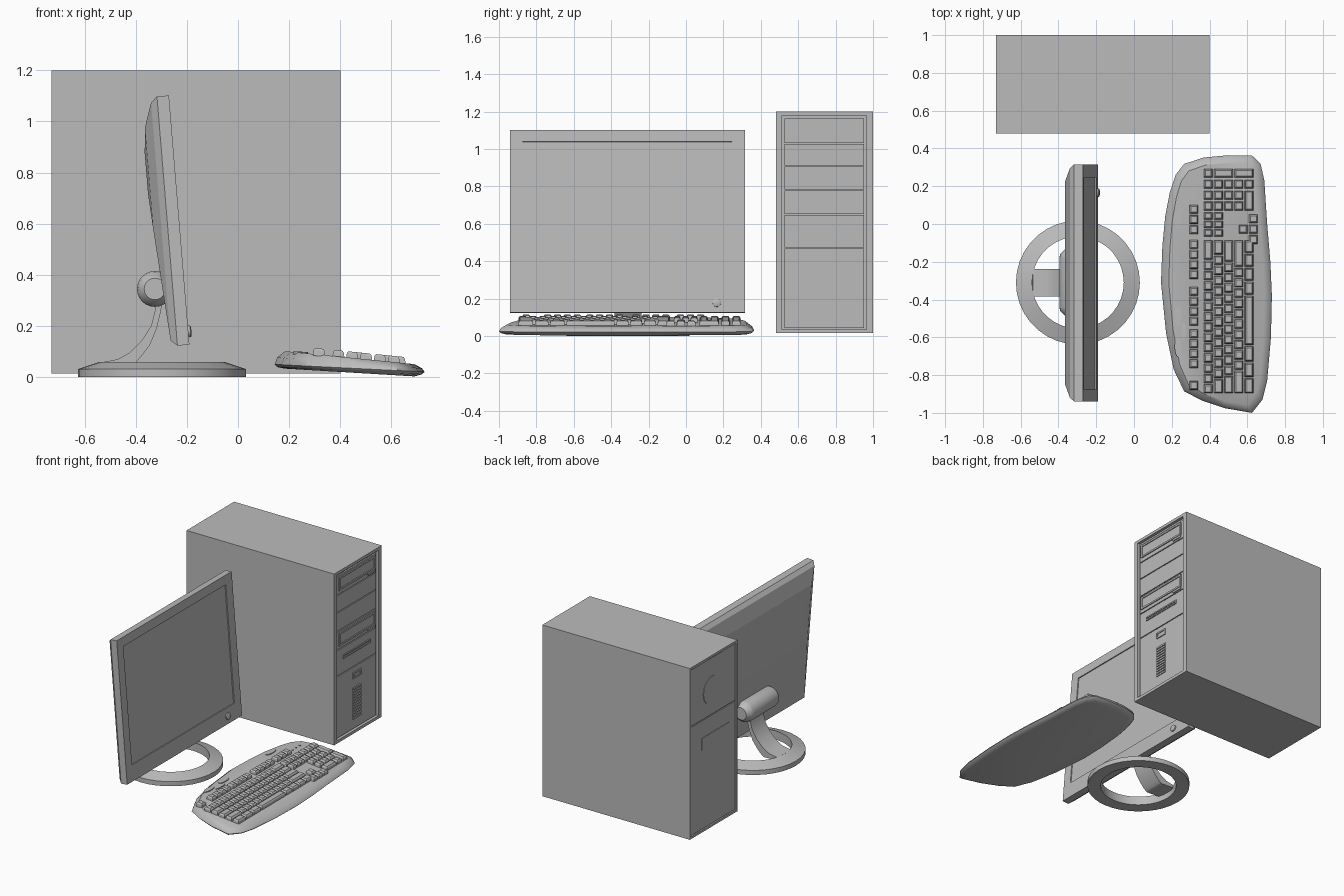
import bpy
import bmesh
from math import sin, cos, pi
from mathutils import Vector, Matrix

cube = bpy.data.objects.get("Cube")
if cube:
    bpy.data.objects.remove(cube, do_unlink=True)

grey = bpy.data.materials.new("grey_plastic")
grey.use_nodes = True
grey.diffuse_color = (0.5, 0.5, 0.5, 1)
grey.node_tree.nodes["Principled BSDF"].inputs["Base Color"].default_value = (0.5, 0.5, 0.5, 1)


def add_loft(bm, rings, closed=False):
    """Skin a series of equal-length rings, capped unless closed."""
    loops = [[bm.verts.new(p) for p in ring] for ring in rings]
    n = len(loops[0])
    pairs = list(zip(loops, loops[1:]))
    if closed:
        pairs.append((loops[-1], loops[0]))
    else:
        bm.faces.new(loops[0])
        bm.faces.new(loops[-1])
    for a, b in pairs:
        for i in range(n):
            j = (i + 1) % n
            bm.faces.new((a[i], a[j], b[j], b[i]))


def finish(name, bm, smooth=False, matrix=None):
    bmesh.ops.recalc_face_normals(bm, faces=bm.faces)
    mesh = bpy.data.meshes.new(name)
    bm.to_mesh(mesh)
    bm.free()
    mesh.materials.append(grey)
    obj = bpy.data.objects.new(name, mesh)
    bpy.context.collection.objects.link(obj)
    if matrix:
        obj.matrix_world = matrix
    if smooth:
        bpy.ops.object.select_all(action='DESELECT')
        obj.select_set(True)
        bpy.context.view_layer.objects.active = obj
        bpy.ops.object.shade_smooth_by_angle(angle=0.6)
    return obj


def loft(name, rings, closed=False, smooth=False, matrix=None):
    bm = bmesh.new()
    add_loft(bm, rings, closed)
    return finish(name, bm, smooth, matrix)


def rect(x, y0, y1, z0, z1):
    return [(x, y0, z0), (x, y1, z0), (x, y1, z1), (x, y0, z1)]


def ellipse(axis, centre, a, b, n=24):
    """Ring around the given axis with two radii."""
    u, v = {"x": ((0, 1, 0), (0, 0, 1)), "y": ((1, 0, 0), (0, 0, 1)),
            "z": ((1, 0, 0), (0, 1, 0))}[axis]
    return [Vector(centre) + Vector(u) * a * cos(2 * pi * i / n)
            + Vector(v) * b * sin(2 * pi * i / n) for i in range(n)]


def plates(name, x0, x1, areas):
    """Thin blocks facing along x, each area being y0, y1, z0, z1."""
    bm = bmesh.new()
    for area in areas:
        add_loft(bm, [rect(x0, *area), rect(x1, *area)])
    return finish(name, bm)


# Tower case with recessed front and back
Y0, Y1, Z0, Z1 = 0.48, 1.0, 0.015, 1.2
front = (0.513, 0.965, 0.035, 1.18)
back = (0.495, 0.985, 0.03, 1.185)
loft("tower_case", [rect(-0.72, *back), rect(-0.73, *back), rect(-0.73, Y0, Y1, Z0, Z1),
                    rect(0.4, Y0, Y1, Z0, Z1), rect(0.4, *front), rect(0.38, *front)])

# Tower front: panels separated by grooves, then drives, button and vents
edges = [0.04, 0.47, 0.65, 0.78, 0.91, 1.03, 1.165]
plates("tower_front_panels", 0.375, 0.39,
       [(0.527, 0.953, a + 0.003, b - 0.003) for a, b in zip(edges, edges[1:])])
for label, z in (("upper", 1.06), ("lower", 0.675)):
    tray = (0.54, 0.94, z, z + 0.09)
    inner = (0.553, 0.927, z + 0.012, z + 0.078)
    loft(label + "_drive_tray", [rect(0.385, *tray), rect(0.397, *tray),
                                 rect(0.397, *inner), rect(0.391, *inner)])
    plates(label + "_drive_button", 0.385, 0.397, [(0.86, 0.937, z - 0.017, z - 0.004)])
plates("floppy_slot", 0.385, 0.396, [(0.59, 0.89, 0.57, 0.578), (0.59, 0.89, 0.588, 0.597),
                                     (0.59, 0.6, 0.57, 0.597), (0.88, 0.89, 0.57, 0.597)])
button = (0.695, 0.782, 0.39, 0.432)
cap = (0.705, 0.772, 0.4, 0.422)
loft("tower_power_button", [rect(0.385, *button), rect(0.397, *button),
                            rect(0.397, *cap), rect(0.392, *cap)])
plates("vent_slats", 0.385, 0.396,
       [(0.695, 0.782, 0.11 + i * 0.0185, 0.122 + i * 0.0185) for i in range(12)])

# Tower back: power supply panel with fan, lower panel with port slot
plates("tower_back_panels", -0.715, -0.726, [(0.5, 0.98, 0.79, 1.18), (0.5, 0.98, 0.035, 0.783)])
loft("back_fan", [ellipse("x", (x, 0.755, 0.96), 0.095, 0.095) for x in (-0.72, -0.73)])
plates("back_port_plate", -0.72, -0.73, [(0.57, 0.87, 0.585, 0.665)])

# Monitor, built upright and tilted back
tilt = Matrix.Translation((-0.19, -0.312, 0.127)) @ Matrix.Rotation(-0.082, 4, 'Y')
W, H = 0.628, 0.978
screen = (-0.563, 0.557, 0.11, 0.915)
loft("monitor", [rect(-0.113, -0.46, 0.46, 0.6, 0.76),
                 rect(-0.104, -0.54, 0.54, 0.46, 0.86),
                 rect(-0.072, 0.022 - W, W - 0.022, 0.022, H - 0.022),
                 rect(-0.047, -W, W, 0, H), rect(0, -W, W, 0, H),
                 rect(0, *screen), rect(-0.007, *screen)], matrix=tilt)
loft("monitor_power_button", [ellipse("x", (x, 0.477, 0.052), r, r)
                              for x, r in ((-0.005, 0.023), (0.008, 0.023), (0.012, 0.017))],
     smooth=True, matrix=tilt)

# Stand: hinge, curved neck and ring foot
CY = -0.31
loft("stand_hinge", [ellipse("y", (-0.325, CY + y, 0.345), r, r)
                     for y, r in ((-0.175, 0.042), (-0.15, 0.066), (-0.13, 0.07),
                                  (0.13, 0.07), (0.15, 0.066), (0.175, 0.042))], smooth=True)
neck = [((-0.32, 0.31), (-0.295, 0.31)), ((-0.325, 0.26), (-0.302, 0.255)),
        ((-0.34, 0.2), (-0.318, 0.19)), ((-0.375, 0.145), (-0.345, 0.125)),
        ((-0.425, 0.095), (-0.375, 0.085)), ((-0.47, 0.07), (-0.4, 0.057)),
        ((-0.535, 0.058), (-0.42, 0.04)), ((-0.54, 0.04), (-0.43, 0.035))]
loft("stand_neck", [[(a[0], CY - 0.073, a[1]), (a[0], CY + 0.073, a[1]),
                     (b[0], CY + 0.073, b[1]), (b[0], CY - 0.073, b[1])] for a, b in neck], smooth=True)
loft("stand_foot", [ellipse("z", (-0.297, CY, z), r, r, 36)
                    for r, z in ((0.328, 0), (0.328, 0.032), (0.243, 0.06), (0.243, 0))],
     closed=True, smooth=True)

# Keyboard body: curved outline, sloping down towards the user
outline = [(0.143, -0.31), (0.15, -0.12), (0.165, 0.04), (0.19, 0.17), (0.22, 0.26), (0.265, 0.318),
           (0.37, 0.352), (0.5, 0.364), (0.625, 0.362), (0.67, 0.32), (0.69, 0.23), (0.705, 0.0),
           (0.722, -0.2), (0.73, -0.38), (0.725, -0.6), (0.705, -0.83), (0.68, -0.93), (0.625, -1.0),
           (0.48, -0.975), (0.36, -0.935), (0.265, -0.885), (0.21, -0.77), (0.17, -0.58)]


def top(x):
    return 0.1 - 0.1 * (x - 0.2)


def low(x):
    return max(0.003, 0.036 - 0.06 * (x - 0.14))


def rim(x):
    return 0.05 - 0.05 * (x - 0.14)


def body_ring(inset, height):
    pts = [(0.44 + (x - 0.44) * (1 - inset / 0.29), -0.315 + (y + 0.315) * (1 - inset / 0.68))
           for x, y in outline]
    return [(x, y, height(x)) for x, y in pts]


loft("keyboard_body", [body_ring(0.04, low), body_ring(0.01, lambda x: rim(x) - 0.01),
                       body_ring(0, rim), body_ring(0.01, lambda x: (rim(x) + top(x)) / 2),
                       body_ring(0.04, top)], smooth=True)

# Keys: tapered caps following the slope
keys = bmesh.new()


def key(x, y, length=0.047, width=0.047):
    rings = []
    for h, t in ((-0.006, 0), (0.016, 0.002), (0.024, 0.008)):
        a, b = width / 2 - t, length / 2 - t
        rings.append([(x + i * a, y + j * b, top(x + i * a) + h)
                      for i, j in ((-1, -1), (1, -1), (1, 1), (-1, 1))])
    add_loft(keys, rings)


ROWS = [0.393, 0.447, 0.501, 0.555, 0.609]
layout = [[1] * 13 + [2], [1.5] + [1] * 12 + [1.5], [1.8] + [1] * 11 + [2.2],
          [2.3] + [1] * 10 + [2.7], [1.6, 1.5, 1.6, 4.9] + [1.35] * 4]
for x, row in zip(ROWS, layout):
    y = -0.9
    for units in row:
        span = units * 0.0545
        key(x, y + span / 2, span - 0.007)
        y += span

# Function row
key(0.317, -0.855)
for start in (-0.74, -0.515, -0.267):
    for i in range(4):
        key(0.317, start + i * 0.053)
for i in range(3):
    key(0.317, -0.03 + i * 0.054)

# Navigation and arrow keys
for i in range(3):
    for x in ROWS[:2]:
        key(x, -0.047 + i * 0.045, 0.039)
    key(0.632, -0.082 + i * 0.055)
key(0.578, -0.027)

# Number pad
COLS = [0.095, 0.153, 0.211, 0.269]
for i, x in enumerate(ROWS):
    for j, y in enumerate(COLS[:3]):
        if i < 4 or j == 2:
            key(x, y)
key(ROWS[0], COLS[3])
key(ROWS[4], (COLS[0] + COLS[1]) / 2, 0.105)
for i in (1, 3):
    key((ROWS[i] + ROWS[i + 1]) / 2, COLS[3], width=0.101)
finish("keyboard_keys", keys)

# Indicator lights and shallow media buttons
extras = bmesh.new()
for x, y, a, b in [(0.315, 0.225 - i * 0.04, 0.007, 0.007) for i in range(3)] + \
        [(0.233, y, 0.018, 0.053) for y in (0.025, -0.49, -0.65)] + [(0.262, -0.57, 0.012, 0.05)]:
    add_loft(extras, [ellipse("z", (x, y, top(x) + h), a, b, 16) for h in (-0.01, 0.004)])
finish("keyboard_lights_and_media_buttons", extras)
